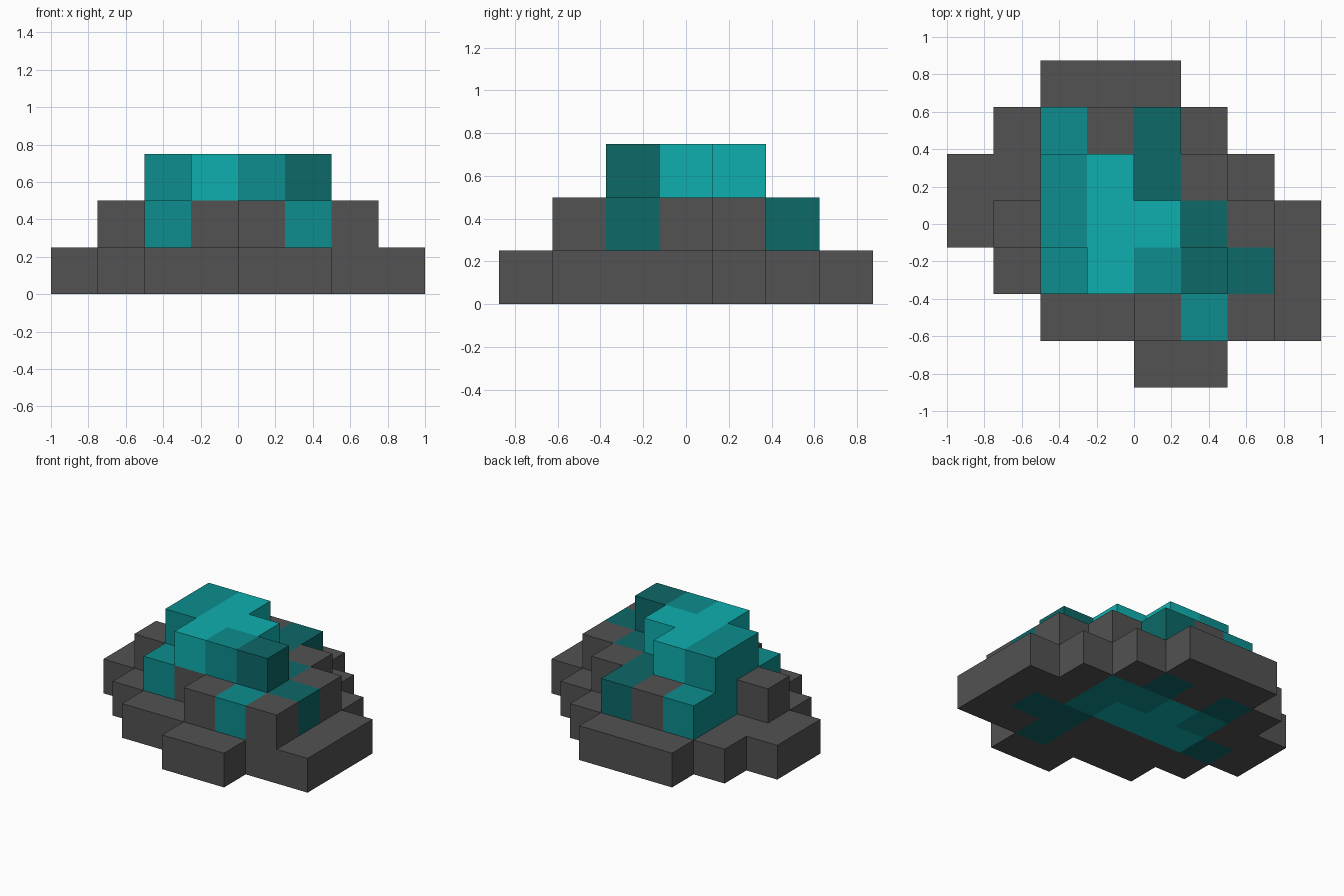
import bpy, bmesh
from mathutils import Vector

cube = bpy.data.objects.get("Cube")
if cube:
    bpy.data.objects.remove(cube, do_unlink=True)

S = 0.25                                   # block size
ORIGIN = Vector((-1.0, -0.875, 0.0))


def material(name, rgb):
    m = bpy.data.materials.new(name)
    m.use_nodes = True
    m.diffuse_color = (*rgb, 1)
    bsdf = m.node_tree.nodes["Principled BSDF"]
    bsdf.inputs["Base Color"].default_value = (*rgb, 1)
    bsdf.inputs["Roughness"].default_value = 0.9
    return m


MATS = [material("dark_grey_stone", (0.084, 0.084, 0.084)),
        material("bright_teal", (0.005, 0.429, 0.429)),
        material("medium_teal", (0.004, 0.270, 0.270)),
        material("deep_teal", (0.004, 0.138, 0.138))]
CODES = "gbmd"                             # grey, bright, medium, deep

# Block plans, back row first, columns from -x to +x
BASE = ["..ggg...",
        ".ggggg..",
        "ggggggg.",
        "gggggggg",
        ".ggggggg",
        "..gggggg",
        "....gg.."]
MIDDLE = ["........",
          "..mgd...",
          "..mgdg..",
          ".gmggdg.",
          "..mggdd.",
          "....gmg.",
          "........"]
TOP = ["........",
       "........",
       "..mb....",
       "..mbb...",
       "...bmd..",
       "........",
       "........"]
# Colours on the underside of the base
UNDERSIDE = ["..ggg...",
             ".gdgdg..",
             "ggmbmmg.",
             "gdbbbmgg",
             ".ggggddg",
             "..gggdgg",
             "....gg.."]
LAYERS = [BASE, MIDDLE, TOP]


def code(plan, i, j):
    return plan[6 - j][i] if 0 <= i < 8 and 0 <= j < 7 else "."


def filled(i, j, k):
    return 0 <= k < 3 and code(LAYERS[k], i, j) != "."


def add_face(bm, cell, axis, sign):
    """One square block side facing along the signed axis."""
    u, v = (axis + 1) % 3, (axis + 2) % 3
    corners = [(0, 0), (1, 0), (1, 1), (0, 1)]
    if sign < 0:
        corners.reverse()
    verts = []
    for a, b in corners:
        p = Vector(cell)
        p[axis] += sign > 0
        p[u] += a
        p[v] += b
        verts.append(bm.verts.new(ORIGIN + p * S))
    return bm.faces.new(verts)


def build_layer(name, k):
    bm = bmesh.new()
    for i in range(8):
        for j in range(7):
            if not filled(i, j, k):
                continue
            for axis in range(3):
                for sign in (-1, 1):
                    n = [i, j, k]
                    n[axis] += sign
                    if filled(*n):
                        continue           # only exposed sides
                    f = add_face(bm, (i, j, k), axis, sign)
                    below = axis == 2 and sign < 0 and k == 0
                    plan = UNDERSIDE if below else LAYERS[k]
                    f.material_index = CODES.index(code(plan, i, j))
    bmesh.ops.remove_doubles(bm, verts=bm.verts, dist=0.001)
    # Merge flat neighbours of one colour into larger faces
    bmesh.ops.dissolve_limit(bm, angle_limit=0.01, verts=bm.verts,
                             edges=bm.edges, delimit={'MATERIAL'})
    me = bpy.data.meshes.new(name)
    bm.to_mesh(me)
    bm.free()
    for m in MATS:
        me.materials.append(m)
    ob = bpy.data.objects.new(name, me)
    bpy.context.collection.objects.link(ob)


for k, name in enumerate(["stone_base", "middle_step", "crystal_top"]):
    build_layer(name, k)
